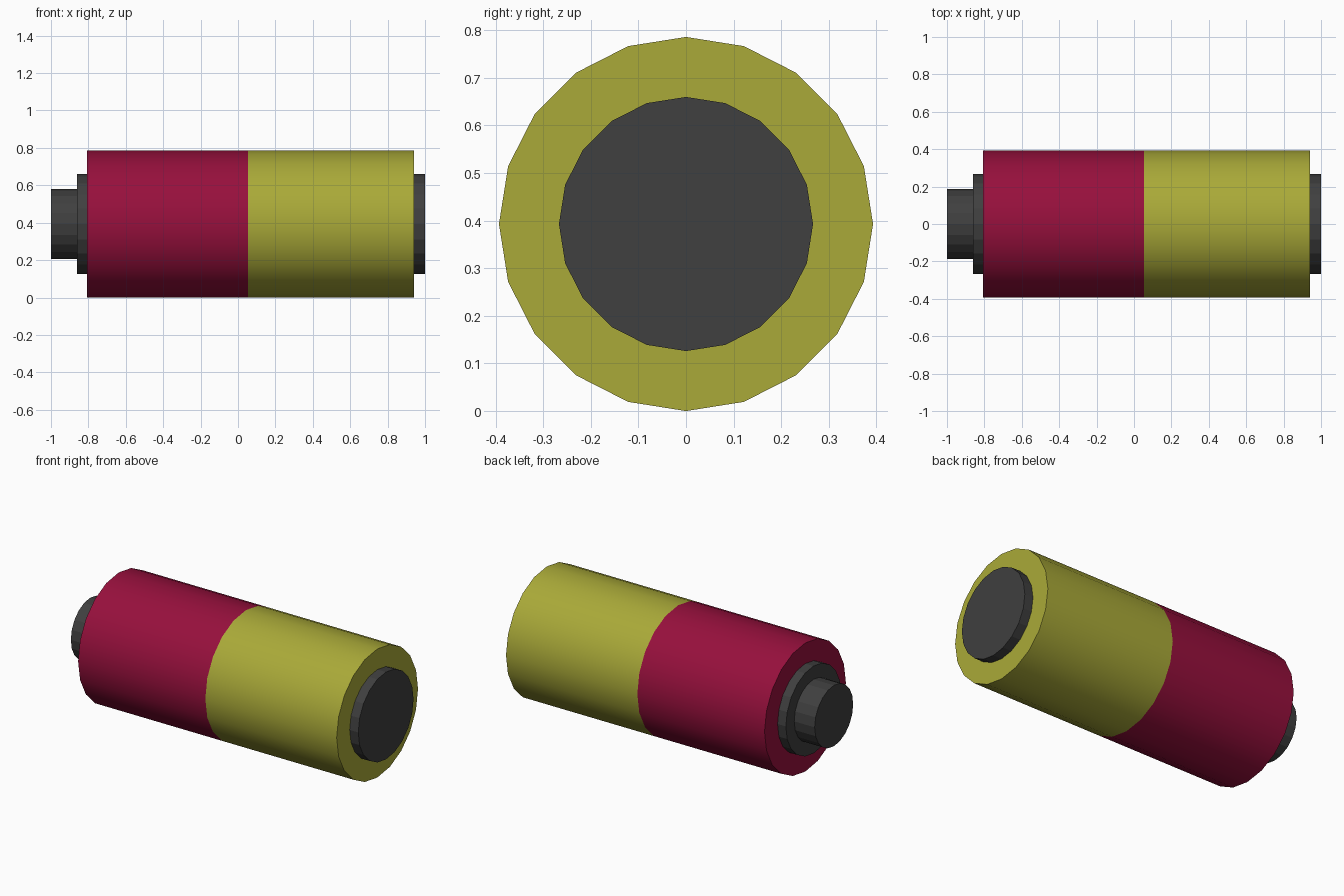
import bpy, bmesh, math

if "Cube" in bpy.data.objects:
    bpy.data.objects.remove(bpy.data.objects["Cube"])

SIDES = 20
R_BODY, R_COLLAR, R_NUB = 0.393, 0.267, 0.186


def material(name, rgb):
    m = bpy.data.materials.new(name)
    m.diffuse_color = (*rgb, 1)
    m.use_nodes = True
    m.node_tree.nodes["Principled BSDF"].inputs["Base Color"].default_value = m.diffuse_color
    return m


def lathe(name, profile, mat, cap_left=False, cap_right=False, smooth=False):
    """Spin (x, radius) points, listed left to right, around the long axis."""
    bm = bmesh.new()
    rings = []
    for x, r in profile:
        angles = [2 * math.pi * i / SIDES for i in range(SIDES)]
        rings.append([bm.verts.new((x, r * math.cos(a), r * math.sin(a))) for a in angles])
    for p, q in zip(rings, rings[1:]):
        for i in range(SIDES):
            j = (i + 1) % SIDES
            bm.faces.new((p[i], p[j], q[j], q[i]))
    if cap_left:
        bm.faces.new(rings[0][::-1])
    if cap_right:
        bm.faces.new(rings[-1])
    mesh = bpy.data.meshes.new(name)
    bm.to_mesh(mesh)
    bm.free()
    mesh.materials.append(mat)
    ob = bpy.data.objects.new(name, mesh)
    ob.location.z = R_BODY
    bpy.context.collection.objects.link(ob)
    if smooth:
        bpy.ops.object.select_all(action='DESELECT')
        ob.select_set(True)
        bpy.context.view_layer.objects.active = ob
        bpy.ops.object.shade_smooth_by_angle(angle=math.radians(30))
    return ob


dark = material("dark_metal", (0.05, 0.05, 0.05))
red = material("crimson", (0.31, 0.005, 0.046))
yellow = material("olive_yellow", (0.40, 0.40, 0.04))

# Stepped positive terminal: nub and collar
lathe("positive_terminal",
      [(-1.0, R_NUB), (-0.862, R_NUB), (-0.862, R_COLLAR), (-0.806, R_COLLAR)],
      dark, cap_left=True)

# Two-colour casing, each half with its end ring
lathe("red_casing", [(-0.806, R_COLLAR), (-0.806, R_BODY), (0.054, R_BODY)],
      red, smooth=True)
lathe("yellow_casing", [(0.054, R_BODY), (0.942, R_BODY), (0.942, R_COLLAR)],
      yellow, smooth=True)

# Flat negative terminal
lathe("negative_terminal", [(0.942, R_COLLAR), (1.0, R_COLLAR)], dark, cap_right=True)
